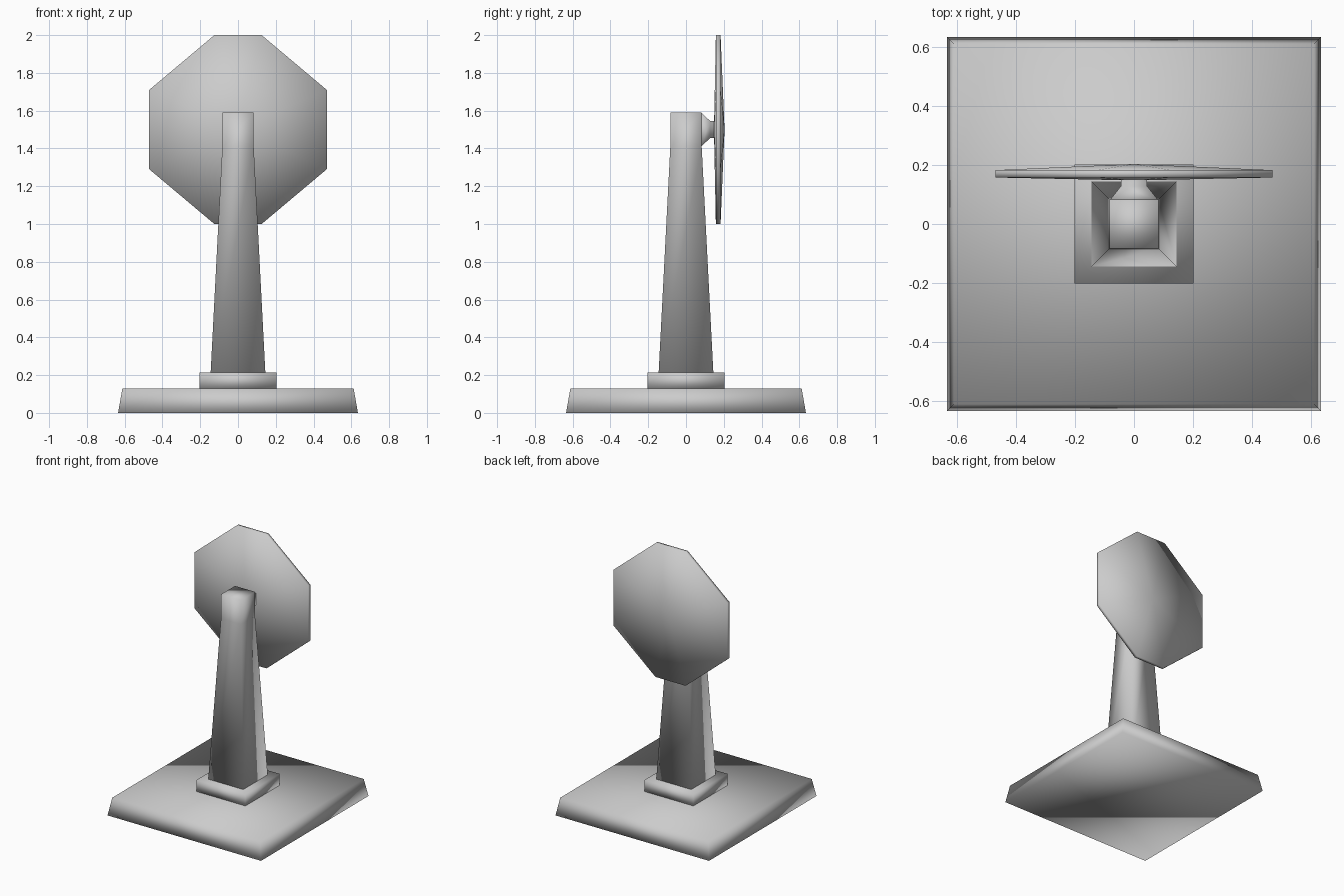
import bpy, bmesh
from mathutils import Vector

if "Cube" in bpy.data.objects:
    bpy.data.objects.remove(bpy.data.objects["Cube"])


def loft(name, rings, tips=(None, None)):
    """Skin a list of rings; each end closes with a face or with a fan to a tip."""
    bm = bmesh.new()
    loops = [[bm.verts.new(p) for p in ring] for ring in rings]
    n = len(loops[0])
    for a, b in zip(loops, loops[1:]):
        for i in range(n):
            j = (i + 1) % n
            bm.faces.new((a[i], a[j], b[j], b[i]))
    for loop, tip in ((loops[0], tips[0]), (loops[-1], tips[1])):
        if tip is None:
            bm.faces.new(loop)
        else:
            apex = bm.verts.new(tip)
            for i in range(n):
                bm.faces.new((loop[i], loop[(i + 1) % n], apex))
    bmesh.ops.recalc_face_normals(bm, faces=bm.faces[:])
    for f in bm.faces:
        f.smooth = True
    mesh = bpy.data.meshes.new(name)
    bm.to_mesh(mesh)
    bm.free()
    obj = bpy.data.objects.new(name, mesh)
    bpy.context.collection.objects.link(obj)
    return obj


CORNERS = ((-1, -1), (1, -1), (1, 1), (-1, 1))


def level(h, z):
    """Horizontal square of half-width h."""
    return [(x * h, y * h, z) for x, y in CORNERS]


def upright(hx, hz, y, zc=1.5):
    """Rectangle facing along y."""
    return [(x * hx, y, zc + z * hz) for x, z in CORNERS]


# Base slab and plinth
loft("base_slab", [level(0.635, 0), level(0.612, 0.13)])
loft("plinth", [level(0.203, 0.125), level(0.203, 0.215)])

# Tapered column with straight head
loft("column", [level(0.145, 0.21), level(0.083, 1.41), level(0.083, 1.59)])

# Bracket narrowing from the column head to the panel
loft("bracket", [upright(0.083, 0.09, 0.08), upright(0.045, 0.045, 0.128),
                 upright(0.042, 0.043, 0.165)])

# Octagonal panel, slightly domed on both sides
quarter = [(0.47, 0.21), (0.125, 0.5)]
outline = quarter + [(-x, z) for x, z in reversed(quarter)]
outline += [(-x, -z) for x, z in outline]


def octagon(y):
    return [(x, y, 1.5 + z) for x, z in outline]


loft("octagonal_panel", [octagon(0.158), octagon(0.183)],
     tips=(Vector((0, 0.148, 1.5)), Vector((0, 0.204, 1.5))))
